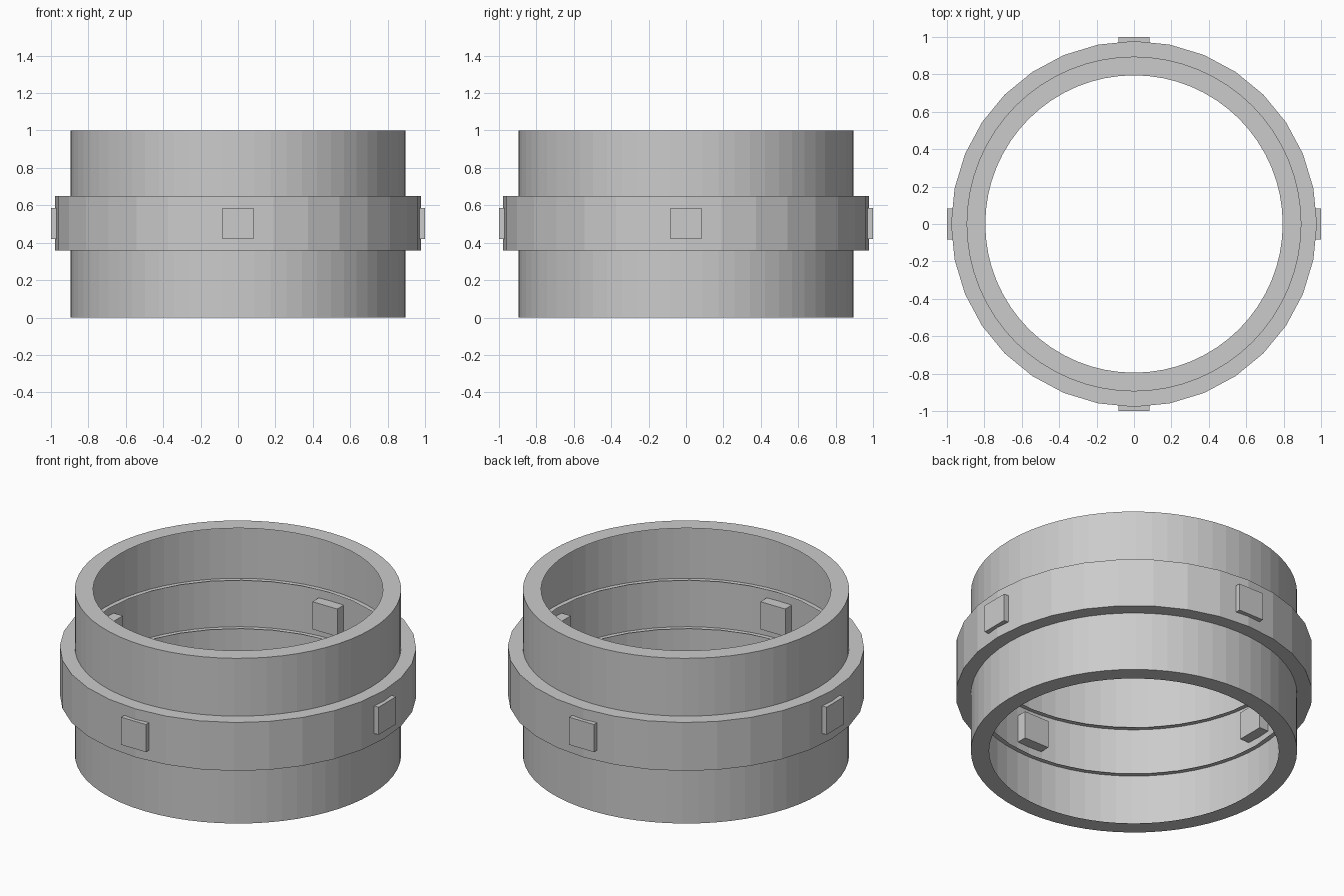
import bpy
import bmesh
from math import cos, sin, pi
from mathutils import Matrix

cube = bpy.data.objects.get("Cube")
if cube:
    bpy.data.objects.remove(cube, do_unlink=True)

grey = bpy.data.materials.new("plain_grey")
grey.use_nodes = True
colour = (0.6, 0.6, 0.6, 1)
grey.diffuse_color = colour
grey.node_tree.nodes["Principled BSDF"].inputs["Base Color"].default_value = colour


def add_object(name, bm):
    mesh = bpy.data.meshes.new(name)
    bm.to_mesh(mesh)
    bm.free()
    mesh.materials.append(grey)
    obj = bpy.data.objects.new(name, mesh)
    bpy.context.collection.objects.link(obj)
    return obj


def revolve(name, profile, sides):
    """Spin an open (radius, height) profile into a flat-faced shell."""
    bm = bmesh.new()
    rows = [[bm.verts.new((r * cos(2 * pi * i / sides), r * sin(2 * pi * i / sides), z))
             for i in range(sides)] for r, z in profile]
    for low, high in zip(rows, rows[1:]):
        for i in range(sides):
            j = (i + 1) % sides
            bm.faces.new((low[i], low[j], high[j], high[i]))
    return add_object(name, bm)


# Thin outer wall with flat rims turned inward at both ends
revolve("tube_shell", [(0.795, 0), (0.895, 0), (0.895, 1), (0.795, 1)], 64)

# Coarser band whose flanges pass slightly through the wall
revolve("middle_band", [(0.87, 0.357), (0.978, 0.357), (0.978, 0.65), (0.87, 0.65)], 32)

# Four studs through the band, one on each side
inner, outer = 0.83, 1.0
for k, side in enumerate(("left", "back", "right", "front")):
    bm = bmesh.new()
    bmesh.ops.create_cube(bm, size=1)
    bmesh.ops.scale(bm, vec=(outer - inner, 0.167, 0.167), verts=bm.verts)
    bmesh.ops.translate(bm, vec=((inner + outer) / 2, 0, 0.503), verts=bm.verts)
    bmesh.ops.rotate(bm, cent=(0, 0, 0), matrix=Matrix.Rotation(k * pi / 2, 3, "Z"), verts=bm.verts)
    add_object(side + "_stud", bm)
